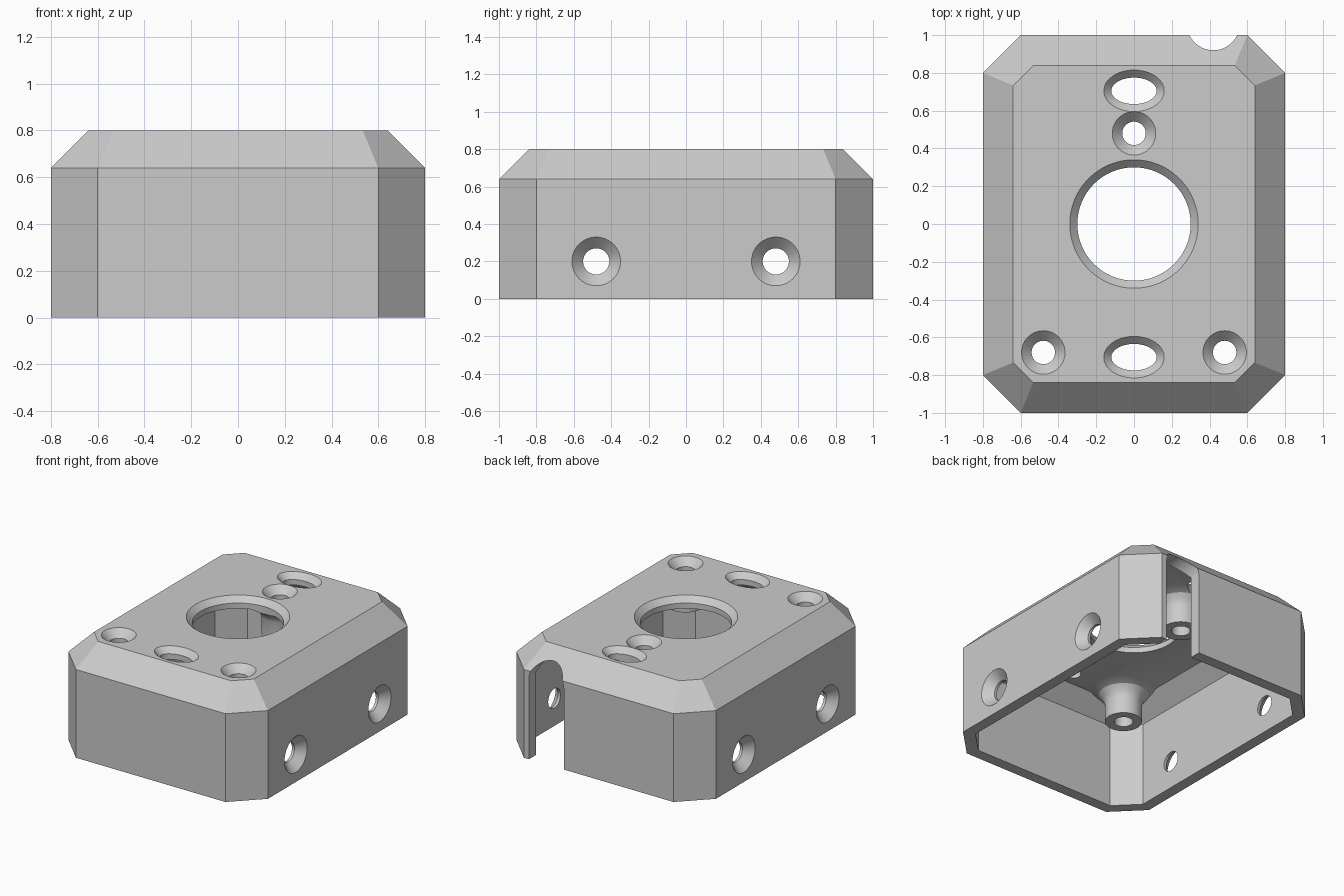
import bpy, bmesh
from math import sin, cos, tan, pi, radians
from mathutils import Matrix

cube = bpy.data.objects.get("Cube")
if cube:
    bpy.data.objects.remove(cube, do_unlink=True)

grey = bpy.data.materials.new("plain grey")
grey.use_nodes = True
colour = (0.6, 0.6, 0.6, 1)
grey.diffuse_color = colour
grey.node_tree.nodes["Principled BSDF"].inputs["Base Color"].default_value = colour


def loft(name, rings, matrix=Matrix()):
    """Skin a stack of matching rings and cap both ends."""
    bm = bmesh.new()
    rows = [[bm.verts.new(p) for p in ring] for ring in rings]
    count = len(rows[0])
    for a, b in zip(rows, rows[1:]):
        for i in range(count):
            j = (i + 1) % count
            bm.faces.new((a[i], a[j], b[j], b[i]))
    bm.faces.new(rows[0])
    bm.faces.new(rows[-1])
    bm.transform(matrix)
    bmesh.ops.recalc_face_normals(bm, faces=bm.faces)
    mesh = bpy.data.meshes.new(name)
    bm.to_mesh(mesh)
    bm.free()
    mesh.materials.append(grey)
    obj = bpy.data.objects.new(name, mesh)
    bpy.context.collection.objects.link(obj)
    return obj


def octagon(inset, z):
    """Rectangle with clipped corners, inset evenly on all sides."""
    x, y = 0.8 - inset, 1 - inset
    c = 0.2 - inset * (2 - 2 ** 0.5)
    return [(x, c - y, z), (x, y - c, z), (x - c, y, z), (c - x, y, z),
            (-x, y - c, z), (-x, c - y, z), (c - x, -y, z), (x - c, -y, z)]


def ellipse(rx, ry, z, n=64):
    return [(rx * cos(2 * pi * i / n), ry * sin(2 * pi * i / n), z) for i in range(n)]


def turned(name, profile, matrix):
    """Round solid from (radius, height) pairs."""
    return loft(name, [ellipse(r, r, z) for r, z in profile], matrix)


def combine(target, other, operation):
    mod = target.modifiers.new(operation, 'BOOLEAN')
    mod.operation, mod.solver, mod.object = operation, 'EXACT', other
    bpy.context.view_layer.objects.active = target
    bpy.ops.object.modifier_apply(modifier=mod.name)
    bpy.data.objects.remove(other, do_unlink=True)


# Hollow shell: open bottom, sloped shoulders, even wall
wall, slope = 0.08, 0.16
knee = 0.64 - wall * tan(pi / 8)
roof = 0.8 - wall
case = loft("enclosure", [
    octagon(wall + roof - knee, roof), octagon(wall, knee), octagon(wall, 0),
    octagon(0, 0), octagon(0, 0.64), octagon(slope, 0.8)])

# Screw posts with flared roots under the roof
posts = [(-0.48, -0.68), (0.48, -0.68), (0, 0.48)]
for x, y in posts:
    post = turned("screw_post", [(0.122, 0.5), (0.122, 0.63), (0.135, 0.665), (0.165, 0.7),
                                 (0.22, roof), (0.16, 0.76)], Matrix.Translation((x, y, 0)))
    combine(case, post, 'UNION')

# Countersunk screw holes through the posts
for x, y in posts:
    hole = turned("screw_hole", [(0.062, 0.3), (0.062, 0.747), (0.165, 0.85)],
                  Matrix.Translation((x, y, 0)))
    combine(case, hole, 'DIFFERENCE')

# Large central opening with a bevelled rim
combine(case, turned("centre_hole", [(0.3, 0.5), (0.3, 0.76), (0.39, 0.85)], Matrix()), 'DIFFERENCE')

# Oval openings at both ends
for side in (-1, 1):
    oval = loft("oval_hole", [ellipse(0.12, 0.07, 0.5), ellipse(0.12, 0.07, 0.76),
                              ellipse(0.21, 0.16, 0.85)], Matrix.Translation((0, side * 0.705, 0)))
    combine(case, oval, 'DIFFERENCE')

# Countersunk holes in both long walls
for side in (-1, 1):
    for y in (-0.48, 0.48):
        place = Matrix.Translation((0, y, 0.2)) @ Matrix.Rotation(side * pi / 2, 4, 'Y')
        hole = turned("side_hole", [(0.07, 0.6), (0.07, 0.74), (0.18, 0.85)], place)
        combine(case, hole, 'DIFFERENCE')

# Arched cable slot in the back wall
arch = [(0.14 * cos(pi * i / 32), 0.14 * sin(pi * i / 32) + 0.58) for i in range(33)]
outline = [(0.14, -0.1)] + arch + [(-0.14, -0.1)]
slot = loft("cable_slot", [[(x + 0.42, y, z) for x, z in outline] for y in (0.8, 1.2)])
combine(case, slot, 'DIFFERENCE')

# Smooth the round surfaces, keep the flat panels crisp
bpy.ops.object.select_all(action='DESELECT')
case.select_set(True)
bpy.context.view_layer.objects.active = case
bpy.ops.object.shade_smooth_by_angle(angle=radians(25))
